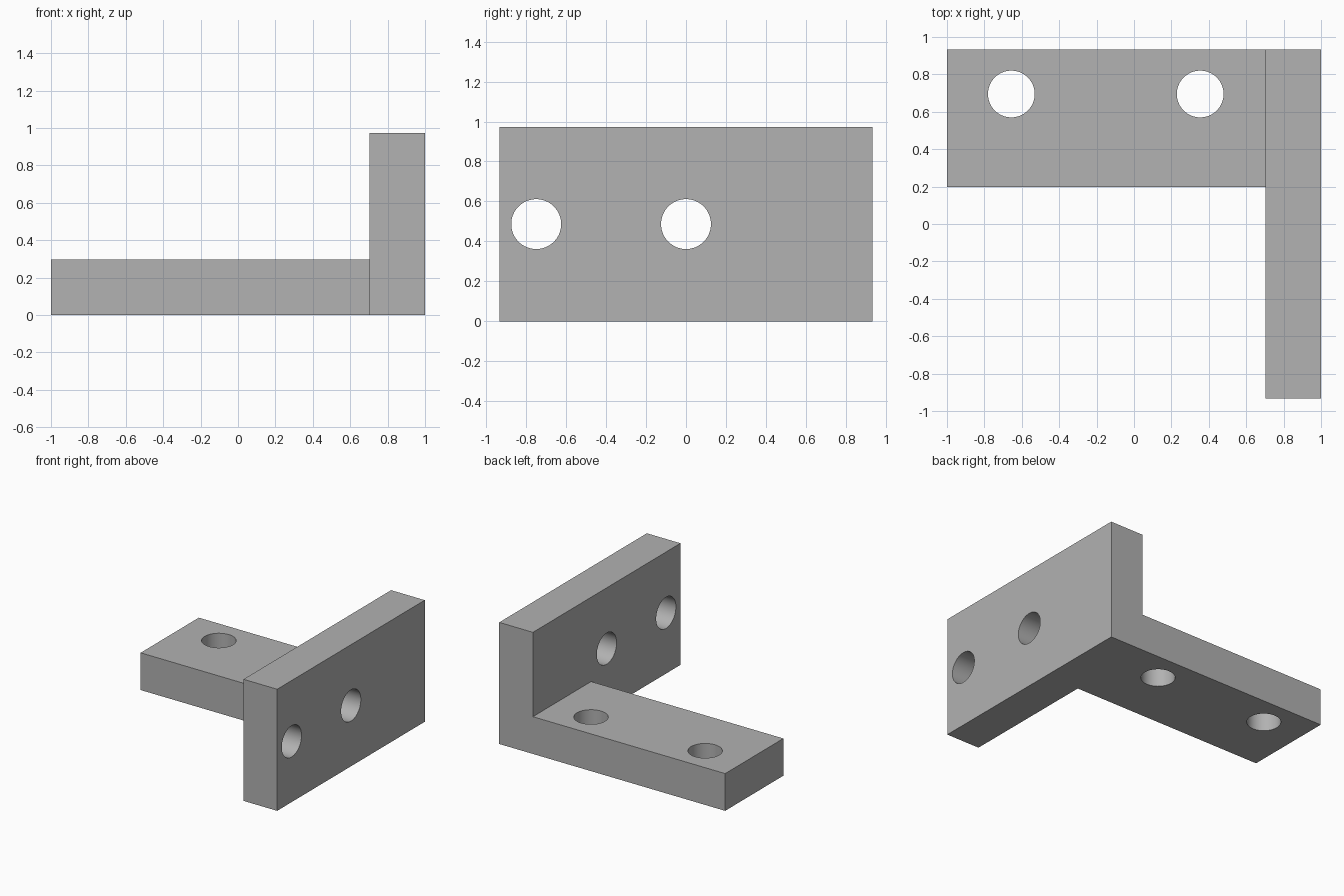
import bpy, bmesh, math
from mathutils import Matrix

if "Cube" in bpy.data.objects:
    bpy.data.objects.remove(bpy.data.objects["Cube"])

grey = bpy.data.materials.new("plain grey")
grey.diffuse_color = (0.445, 0.445, 0.445, 1)
grey.use_nodes = True
grey.node_tree.nodes["Principled BSDF"].inputs["Base Color"].default_value = grey.diffuse_color

X, Y, Z = 1.0, 0.933, 0.973   # outer extents
T = 0.298                     # plate thickness
ARM_Y = 0.197                 # front edge of the flat arm
R = 0.125                     # hole radius


def finish(name, bm):
    bmesh.ops.recalc_face_normals(bm, faces=bm.faces)
    me = bpy.data.meshes.new(name)
    bm.to_mesh(me)
    bm.free()
    ob = bpy.data.objects.new(name, me)
    bpy.context.collection.objects.link(ob)
    me.materials.append(grey)
    return ob


def cylinder(bm, centre, axis):
    rot = Matrix.Rotation(math.pi / 2, 4, 'Y') if axis == 'X' else Matrix()
    bmesh.ops.create_cone(bm, cap_ends=True, segments=64, radius1=R, radius2=R,
                          depth=0.6, matrix=Matrix.Translation(centre) @ rot)


# L-shaped profile seen from the front, extruded along the back edge
bm = bmesh.new()
profile = [(-X, 0), (X, 0), (X, Z), (X - T, Z), (X - T, T), (-X, T)]
face = bm.faces.new([bm.verts.new((x, Y, z)) for x, z in profile])
ext = bmesh.ops.extrude_face_region(bm, geom=[face])
for v in ext["geom"]:
    if isinstance(v, bmesh.types.BMVert):
        v.co.y = ARM_Y
# upright plate continues forward from the arm
bm.normal_update()
bmesh.ops.bisect_plane(bm, geom=bm.verts[:] + bm.edges[:] + bm.faces[:],
                       plane_co=(X - T, 0, 0), plane_no=(1, 0, 0))
front = [f for f in bm.faces
         if all(abs(v.co.y - ARM_Y) < 1e-5 and v.co.x > X - T - 1e-4 for v in f.verts)]
ext = bmesh.ops.extrude_face_region(bm, geom=front)
bmesh.ops.delete(bm, geom=front, context='FACES_ONLY')
for v in ext["geom"]:
    if isinstance(v, bmesh.types.BMVert):
        v.co.y = -Y
bmesh.ops.dissolve_limit(bm, angle_limit=0.01, verts=bm.verts[:], edges=bm.edges[:])
bracket = finish("corner_bracket", bm)

# Screw holes: two through the upright plate, two through the arm
bm = bmesh.new()
for y in (-0.75, 0):
    cylinder(bm, (X - T / 2, y, Z / 2), 'X')
for x in (-0.656, 0.354):
    cylinder(bm, (x, 0.695, T / 2), 'Z')
cutter = finish("hole_cutter", bm)
cutter.hide_render = True
cutter.hide_set(True)

cut = bracket.modifiers.new("holes", 'BOOLEAN')
cut.operation = 'DIFFERENCE'
cut.solver = 'EXACT'
cut.object = cutter

# Apply the cut, then shade hole walls smooth
bpy.context.view_layer.objects.active = bracket
bracket.select_set(True)
bpy.ops.object.modifier_apply(modifier=cut.name)
bpy.data.objects.remove(cutter)
bpy.ops.object.shade_smooth_by_angle(angle=math.radians(30))
